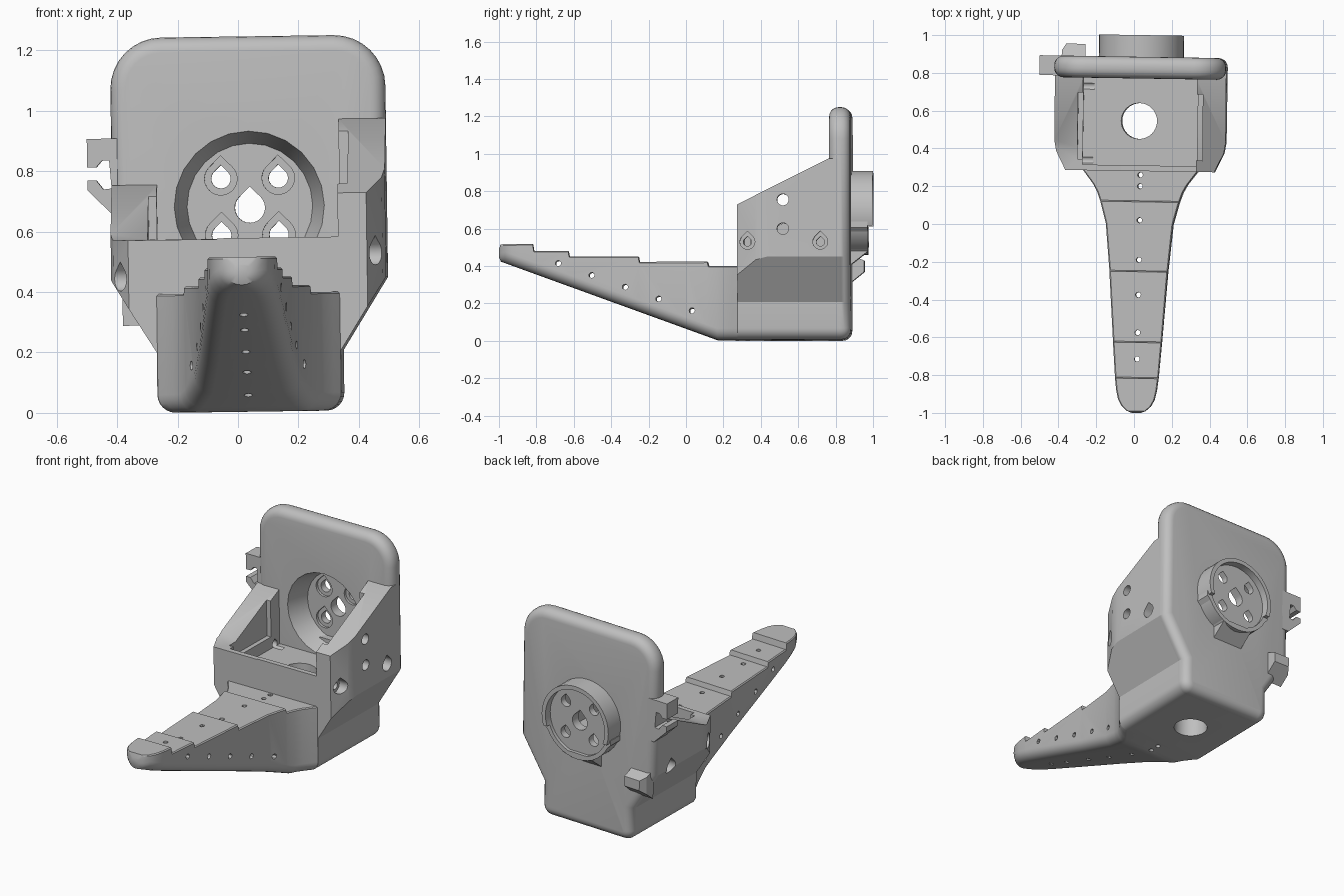
import bpy, bmesh, math
from mathutils import Matrix

if "Cube" in bpy.data.objects:
    bpy.data.objects.remove(bpy.data.objects["Cube"], do_unlink=True)

grey = bpy.data.materials.new("plain grey")
grey.use_nodes = True
grey.diffuse_color = (0.52, 0.52, 0.52, 1)
for node in grey.node_tree.nodes:
    if node.type == "BSDF_PRINCIPLED":
        node.inputs["Base Color"].default_value = (0.52, 0.52, 0.52, 1)

parts = []


def finish(name, bm):
    bmesh.ops.recalc_face_normals(bm, faces=bm.faces)
    mesh = bpy.data.meshes.new(name)
    bm.to_mesh(mesh)
    bm.free()
    mesh.materials.append(grey)
    ob = bpy.data.objects.new(name, mesh)
    bpy.context.collection.objects.link(ob)
    return ob


def loft(name, rings):
    bm = bmesh.new()
    rows = [[bm.verts.new(p) for p in ring] for ring in rings]
    n = len(rows[0])
    for a, b in zip(rows, rows[1:]):
        for i in range(n):
            bm.faces.new((a[i], a[(i + 1) % n], b[(i + 1) % n], b[i]))
    bm.faces.new(rows[0])
    bm.faces.new(rows[-1][::-1])
    return finish(name, bm)


def place(axis, p, t):
    return {"x": (t, p[0], p[1]), "y": (p[0], t, p[1]), "z": (p[0], p[1], t)}[axis]


def prism(name, pts, axis, start, end, end_pts=None):
    """Extrude a 2D outline along an axis, optionally to a second outline."""
    return loft(name, [[place(axis, p, start) for p in pts],
                       [place(axis, p, end) for p in end_pts or pts]])


def part(ob):
    parts.append(ob)
    return ob


def apply_modifier(ob, mod):
    bpy.context.view_layer.objects.active = ob
    bpy.ops.object.modifier_apply(modifier=mod.name)


def cut(ob, pts, axis, start, end, end_pts=None):
    cutter = prism("cutter", pts, axis, start, end, end_pts)
    cutter.hide_render = True
    mod = ob.modifiers.new("cut", "BOOLEAN")
    mod.operation, mod.solver, mod.object = "DIFFERENCE", "EXACT", cutter
    apply_modifier(ob, mod)
    bpy.data.objects.remove(cutter, do_unlink=True)


def arc(cx, cy, r, a0, a1, n):
    angles = [math.radians(a0 + (a1 - a0) * i / n) for i in range(n + 1)]
    return [(cx + r * math.cos(a), cy + r * math.sin(a)) for a in angles]


def circle(cx, cy, r, n=32):
    return arc(cx, cy, r, 0, 360, n)[:-1]


def teardrop(cx, cy, r):
    return arc(cx, cy, r, 135, 405, 18) + [(cx, cy + r * 1.41)]


def box(x0, x1, y0, y1):
    return [(x0, y0), (x1, y0), (x1, y1), (x0, y1)]


def mirrored(half):
    return half + [(-x, z) for x, z in reversed(half)]


# Shared flared outline of the housing and back plate
flare = arc(0.245, 0.06, 0.06, -90, 0, 6) + [(0.305, 0.2), (0.455, 0.44)]
hub_z = 0.68

# Back plate with rounded rim
back_plate = part(prism("back_plate", mirrored(flare + arc(0.285, 1.072, 0.17, 0, 90, 8)),
                        "y", 0.77, 0.885))
rim = back_plate.modifiers.new("rim", "BEVEL")
rim.width, rim.segments, rim.limit_method = 0.05, 5, "ANGLE"
rim.angle_limit = math.radians(60)
rim.use_clamp_overlap = False
apply_modifier(back_plate, rim)

# Open housing: cavity, low front wall, unequal sloping side walls
housing = part(prism("housing", mirrored(flare + [(0.455, 1.0)]), "y", 0.28, 0.83))
cut(housing, box(-0.305, 0.3, 0.31, 0.8), "z", 0.43, 1.5)
cut(housing, box(-0.305, 0.3, 0.2, 0.4), "z", 0.575, 1.5)
cut(housing, [(0.2, 0.57), (0.4, 0.575), (0.77, 0.755), (1, 0.755), (1, 1.5), (0.2, 1.5)],
    "x", -1, -0.1)
cut(housing, [(0.2, 0.68), (0.77, 0.965), (1, 0.965), (1, 1.5), (0.2, 1.5)], "x", 0.1, 1)
for side in (-1, 1):
    # Chamfered front corners and shallow pockets inside the walls
    cut(housing, [(side * 0.457, 0.45), (side * 0.445, 0.38), (side * 0.385, 0.26),
                  (side * 0.6, 0.26), (side * 0.6, 0.45)], "z", 0.1, 1.5)
    cut(housing, box(side * 0.25, side * 0.332, 0.34, 0.69), "z", 0.5, 1.5)
    # Screw holes with wider heads
    z = 0.52 if side > 0 else 0.445
    for y in (0.335, 0.725):
        cut(housing, teardrop(y, z, 0.04), "x", side * 0.385, side * 0.6)
        cut(housing, teardrop(y, z, 0.022), "x", side * 0.25, side * 0.6)
for z in (0.59, 0.745):
    cut(housing, circle(0.525, z, 0.031, 20), "x", 0.25, 0.6)
cut(housing, circle(-0.01, 0.545, 0.095), "z", -0.1, 0.6)

# Round hub behind the plate, with angular lower half and support ramp
hub = part(prism("hub", circle(0, hub_z, 0.225, 40), "y", 0.86, 1.0))
cut(hub, box(-0.4, 0.4, 0.3, 0.61), "y", 0.975, 1.1)
cut(hub, circle(0, hub_z, 0.2, 40), "y", 0.955, 1.1)
lower_hub = part(prism("lower_hub", mirrored([(0.1, 0.475), (0.222, 0.6), (0.222, 0.63)]),
                       "y", 0.86, 0.975))
cut(lower_hub, circle(0, hub_z, 0.2, 40), "y", 0.955, 1.1)
hub_ramp = part(prism("hub_ramp", [(0.86, 0.385), (0.975, 0.475), (0.975, 0.49), (0.86, 0.49)],
                      "x", -0.1, 0.1))

# Tapered recess in front of the hub and its mounting holes
for ob in (back_plate, housing, hub, lower_hub):
    cut(ob, circle(0, hub_z, 0.25, 24), "y", 0.765, 0.9, circle(0, hub_z, 0.208, 24))
for ob in (hub, lower_hub):
    cut(ob, teardrop(0, hub_z - 0.005, 0.05), "y", 0.8, 1.1)
    for dx in (-0.095, 0.095):
        for dz in (-0.095, 0.092):
            cut(ob, teardrop(dx, hub_z + dz, 0.032), "y", 0.8, 1.1)
            cut(ob, teardrop(dx, hub_z + dz, 0.054), "y", 0.8, 0.915)

# Cable hook on the right edge of the plate, and a wedge lug behind it
hook = [(-0.4, 0.91), (-0.535, 0.91), (-0.535, 0.815), (-0.505, 0.815), (-0.485, 0.838),
        (-0.462, 0.838), (-0.455, 0.745), (-0.482, 0.742), (-0.505, 0.772),
        (-0.535, 0.772), (-0.535, 0.74), (-0.45, 0.655), (-0.4, 0.655)]
part(prism("cable_hook", hook, "y", 0.78, 0.885))
lug = [(0.85, 0.29), (0.95, 0.37), (0.95, 0.43), (0.85, 0.47)]
part(prism("rear_lug", lug, "x", -0.425, -0.3,
           [(0.85, 0.29), (0.948, 0.37), (0.948, 0.43), (0.85, 0.47)]))
cut(parts[-1], [(-0.44, 0.89), (-0.395, 0.96), (-0.44, 0.96)], "z", 0.2, 0.6)

# Tapering stepped foot
widths = [(-1, 0.025), (-0.99, 0.05), (-0.965, 0.078), (-0.93, 0.097), (-0.88, 0.108),
          (-0.81, 0.116), (-0.62, 0.13), (-0.25, 0.155), (0, 0.178), (0.12, 0.21),
          (0.17, 0.228), (0.21, 0.25), (0.25, 0.28), (0.28, 0.303), (0.33, 0.303)]
steps = [(-0.815, 0.512), (-0.625, 0.475), (-0.25, 0.446), (0.12, 0.417), (1, 0.393)]


def half_width(y):
    for (y0, w0), (y1, w1) in zip(widths, widths[1:]):
        if y <= y1:
            return w0 + (w1 - w0) * (y - y0) / (y1 - y0)


def foot_ring(y):
    w = half_width(y)
    top = next(t for edge, t in steps if y < edge) - (0.025 if y == -1 else 0)
    low = max(0, (0.17 - y) * 0.362) + (0.02 if y == -1 else 0)
    r = min(0.06, w * 0.9, (top - low) * 0.8)
    side = arc(w - r, low + r, r, -90, 0, 6) + [(w, top - 0.006), (w - 0.006, top)]
    return [(x, y, z) for x, z in mirrored(side)]


stations = [y for y, w in widths if all(abs(y - e) > 0.01 for e, t in steps)]
stations += [e + d for e, t in steps[:-1] for d in (-0.003, 0.003)]
foot = part(loft("stepped_foot", [foot_ring(y) for y in sorted(stations)]))

# Cord holes through the foot
for y in (0.26, 0.2, 0.02, -0.19, -0.375, -0.575, -0.715):
    cut(foot, circle(0, y, 0.014, 12), "z", -0.1, 0.7)
for i in range(5):
    cut(foot, circle(0.035 - 0.179 * i, 0.155 + 0.0635 * i, 0.015, 12), "x", -0.5, 0.5)

# Slight lean and turn of the whole model, then smooth shading
lean = (Matrix.Translation((0.0345, 0, 0.004)) @ Matrix.Rotation(-0.016, 4, "Z")
        @ Matrix.Rotation(-0.014, 4, "Y"))
for ob in parts:
    ob.data.transform(lean)
    bpy.ops.object.select_all(action="DESELECT")
    ob.select_set(True)
    bpy.context.view_layer.objects.active = ob
    bpy.ops.object.shade_smooth_by_angle(angle=math.radians(30))
